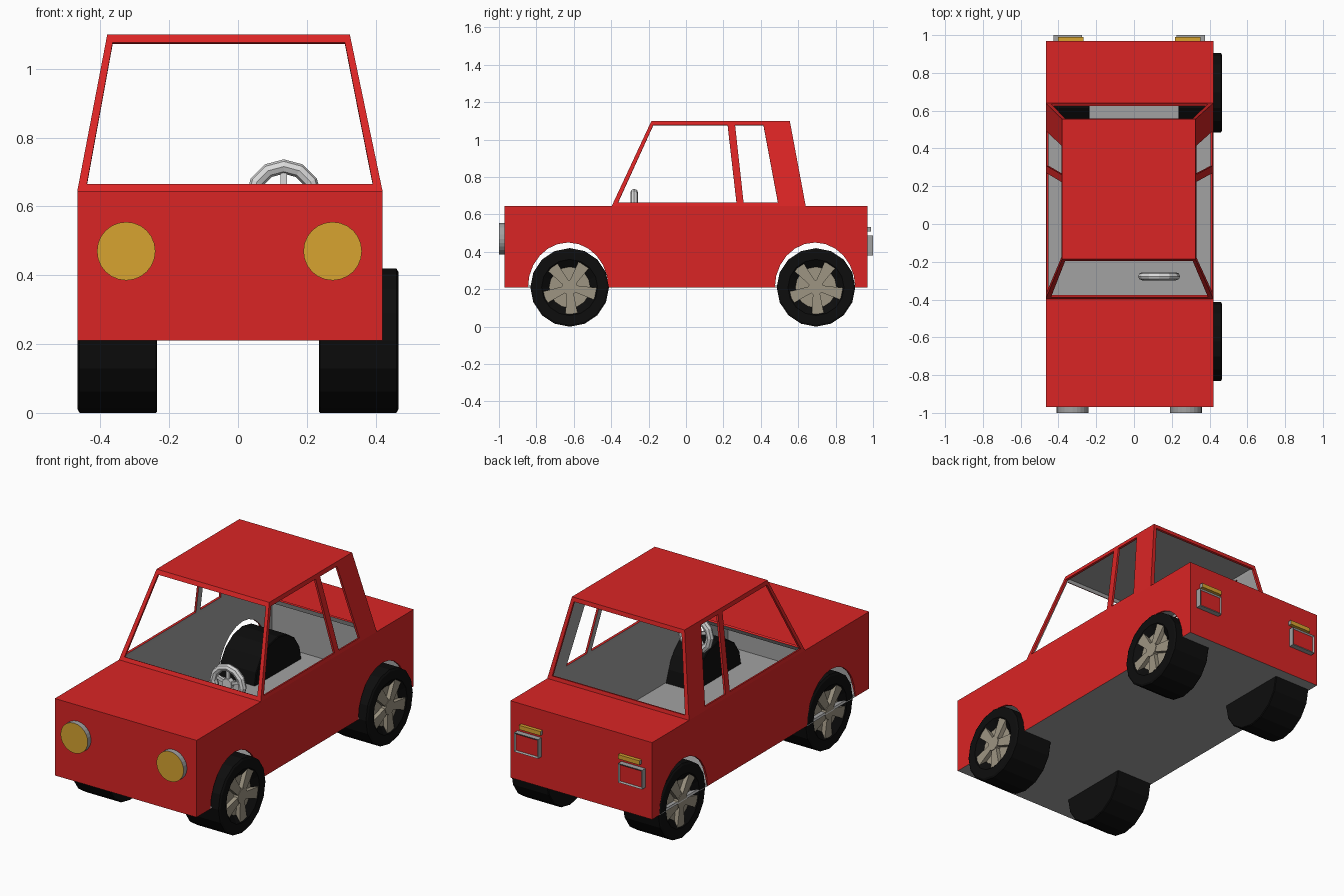
import bpy, bmesh, math
from mathutils import Matrix, Vector

if "Cube" in bpy.data.objects:
    bpy.data.objects.remove(bpy.data.objects["Cube"])


def material(name, r, g, b):
    m = bpy.data.materials.new(name)
    m.diffuse_color = (r, g, b, 1)
    m.use_nodes = True
    m.node_tree.nodes["Principled BSDF"].inputs["Base Color"].default_value = m.diffuse_color
    return m


RED = material("red paint", 0.70, 0.018, 0.018)
GREY = material("grey interior", 0.36, 0.36, 0.36)
BLACK = material("black rubber", 0.004, 0.004, 0.004)
RIM = material("warm grey rim", 0.34, 0.30, 0.225)
AMBER = material("amber lamp", 0.68, 0.37, 0.03)
PALE = material("pale grey plastic", 0.70, 0.70, 0.70)


def finish(bm, name, mats):
    bmesh.ops.remove_doubles(bm, verts=bm.verts, dist=0.0005)
    bmesh.ops.recalc_face_normals(bm, faces=bm.faces)
    me = bpy.data.meshes.new(name)
    bm.to_mesh(me)
    bm.free()
    for m in mats:
        me.materials.append(m)
    ob = bpy.data.objects.new(name, me)
    bpy.context.collection.objects.link(ob)
    return ob


def face(bm, pts, mat=0):
    f = bm.faces.new([bm.verts.new(p) for p in pts])
    f.material_index = mat
    return f


def lerp(a, b, t):
    return a + (b - a) * t


def box(bm, lo, hi):
    size = [h - l for l, h in zip(lo, hi)]
    mid = [(h + l) / 2 for l, h in zip(lo, hi)]
    mat = Matrix.Translation(mid) @ Matrix.Diagonal((*size, 1))
    return bmesh.ops.create_cube(bm, size=1, matrix=mat)["verts"]


# ---- body shell: hollow lower box plus tapered cabin
XL, XR, YF, YB = -0.467, 0.42, -0.97, 0.97
Z0, BELT, ROOF = 0.21, 0.645, 1.10
ROWS = [BELT, 0.665, 1.077, ROOF]
SIDE_B = [-0.397, -0.372, 0.272, 0.31, 0.495, 0.64]   # pillar lines at the belt
SIDE_T = [-0.185, -0.165, 0.22, 0.26, 0.41, 0.555]    # pillar lines at the roof
END_B = [XL, -0.443, 0.396, XR]
END_T = [-0.38, -0.36, 0.306, 0.325]


def grid_panel(bm, low, high, place, open_cols):
    for j in range(3):
        t0, t1 = [(ROWS[k] - BELT) / (ROOF - BELT) for k in (j, j + 1)]
        for i in range(len(low) - 1):
            if j == 1 and i in open_cols:
                continue
            face(bm, [place(lerp(low[c], high[c], t), t)
                      for c, t in ((i, t0), (i + 1, t0), (i + 1, t1), (i, t1))])


bm = bmesh.new()
# cabin sides with two windows, windscreen and rear frames
for b, t in ((XL, END_T[0]), (XR, END_T[-1])):
    grid_panel(bm, SIDE_B, SIDE_T,
               lambda y, s, b=b, t=t: (lerp(b, t, s), y, lerp(BELT, ROOF, s)), (1, 3))
for b, t in ((SIDE_B[0], SIDE_T[0]), (SIDE_B[-1], SIDE_T[-1])):
    grid_panel(bm, END_B, END_T,
               lambda x, s, b=b, t=t: (x, lerp(b, t, s), lerp(BELT, ROOF, s)), (1,))
# roof
roof_loop = ([(x, SIDE_T[0], ROOF) for x in END_T]
             + [(END_T[-1], y, ROOF) for y in SIDE_T[1:]]
             + [(x, SIDE_T[-1], ROOF) for x in END_T[-2::-1]]
             + [(END_T[0], y, ROOF) for y in SIDE_T[-2:0:-1]])
face(bm, roof_loop)
# bonnet and boot lid
for y0, y1 in ((YF, SIDE_B[0]), (YB, SIDE_B[-1])):
    face(bm, [(XL, y0, BELT), (XR, y0, BELT)] + [(x, y1, BELT) for x in END_B[::-1]])
# nose and tail
for y in (YF, YB):
    face(bm, [(XL, y, Z0), (XR, y, Z0), (XR, y, BELT), (XL, y, BELT)])
# lower sides with wheel arches
ARCHES, AR, AH, SEG = (-0.63, 0.69), 0.215, 0.24, 12
bottom = [(YF, Z0)]
for c in ARCHES:
    bottom += [(c - AR * math.cos(math.pi * k / SEG), Z0 + AH * math.sin(math.pi * k / SEG))
               for k in range(SEG + 1)]
bottom.append((YB, Z0))
outline = bottom + [(YB, BELT)] + [(y, BELT) for y in SIDE_B[::-1]] + [(YF, BELT)]
for x in (XL, XR):
    face(bm, [(x, y, z) for y, z in outline])
# floor
ys = [YF] + [c + d for c in ARCHES for d in (-AR, AR)] + [YB]
face(bm, [(XL, y, Z0) for y in ys] + [(XR, y, Z0) for y in ys[::-1]], 1)
body = finish(bm, "body_shell", [RED, GREY])
roof = max(body.data.polygons, key=lambda p: p.center.z)
if roof.normal.z < 0:
    body.data.flip_normals()
sol = body.modifiers.new("thickness", "SOLIDIFY")
sol.thickness = 0.012
sol.offset = -1
sol.material_offset = 1
sol.material_offset_rim = 0

# ---- wheels: turned tyre with dished face, five-spoke rim
PROFILE = [(0.235, 0.206), (0.239, 0.21), (0.46, 0.21), (0.466, 0.20),
           (0.466, 0.15), (0.438, 0.11)]
N = 16


def wheel(name, s, cy):
    c = Vector((0, cy, 0.21))
    bm = bmesh.new()
    rings = [[bm.verts.new(c + Vector((s * x, r * math.cos(2 * math.pi * k / N),
                                       r * math.sin(2 * math.pi * k / N))))
              for k in range(N)] for x, r in PROFILE]
    for a, b in zip(rings, rings[1:]):
        for k in range(N):
            bm.faces.new((a[k], a[k - 1], b[k - 1], b[k]))
    bm.faces.new(rings[0])
    bm.faces.new(rings[-1]).material_index = 1
    finish(bm, name + "_tyre", [BLACK, RIM])

    bm = bmesh.new()
    for k in range(5):
        a = math.radians(-14 + 72 * k)
        u = Vector((0, math.cos(a), math.sin(a)))
        v = Vector((0, -math.sin(a), math.cos(a)))
        verts = box(bm, (0.43, 0.02, -1), (0.462, 0.143, 1))
        for p in verts:
            x, r, w = p.co
            half = 0.033 if r > 0.1 else 0.017
            p.co = c + Vector((s * x, 0, 0)) + u * r + v * (w * half)
    bmesh.ops.create_cone(bm, cap_ends=True, segments=10, radius1=0.042, radius2=0.042,
                          depth=0.034, matrix=Matrix.Translation(c + Vector((s * 0.448, 0, 0)))
                          @ Matrix.Rotation(math.pi / 2, 4, "Y"))
    finish(bm, name + "_rim", [RIM])


for s, side in ((-1, "left"), (1, "right")):
    wheel("front_" + side + "_wheel", s, -0.622)
    wheel("rear_" + side + "_wheel", s, 0.695)

# ---- lamps, mirrored about the body centre line
CX = -0.025
for s, side in ((-1, "left"), (1, "right")):
    # round headlamp with amber lens
    bm = bmesh.new()
    bmesh.ops.create_cone(bm, cap_ends=True, segments=24, radius1=0.085, radius2=0.085,
                          depth=0.04, matrix=Matrix.Translation((CX + s * 0.30, -0.98, 0.47))
                          @ Matrix.Rotation(math.pi / 2, 4, "X"))
    bm.normal_update()
    for f in bm.faces:
        f.material_index = 1 if f.normal.y < -0.9 else 0
    finish(bm, side + "_headlamp", [GREY, AMBER])

    # square tail lamp: grey frame, red inset
    bm = bmesh.new()
    x = CX + s * 0.325
    box(bm, (x - 0.075, 0.965, 0.38), (x + 0.075, 1.0, 0.488))
    bm.normal_update()
    back = [f for f in bm.faces if f.normal.y > 0.9]
    bmesh.ops.inset_region(bm, faces=back, thickness=0.012, depth=-0.006)
    back[0].material_index = 1
    finish(bm, side + "_tail_lamp", [GREY, RED])

    # amber indicator bar
    bm = bmesh.new()
    x = CX + s * 0.31
    box(bm, (x - 0.067, 0.965, 0.508), (x + 0.067, 0.99, 0.532))
    bm.normal_update()
    for f in bm.faces:
        f.material_index = 1 if abs(f.normal.x) > 0.9 else 0
    finish(bm, side + "_indicator", [AMBER, GREY])

# ---- steering wheel
SW = Vector((0.133, -0.277, 0.626))
bpy.ops.mesh.primitive_torus_add(location=SW, rotation=(math.pi / 2, 0, 0),
                                 major_segments=12, minor_segments=8,
                                 major_radius=0.09, minor_radius=0.021)
ring = bpy.context.object
ring.name = "steering_wheel_ring"
ring.data.materials.append(PALE)
bm = bmesh.new()
for k in range(5):
    verts = box(bm, (-0.009, -0.008, 0.0), (0.009, 0.008, 0.085))
    bmesh.ops.transform(bm, verts=verts, matrix=Matrix.Translation(SW)
                        @ Matrix.Rotation(2 * math.pi * k / 5, 4, "Y"))
bmesh.ops.create_cone(bm, cap_ends=True, segments=12, radius1=0.03, radius2=0.03, depth=0.03,
                      matrix=Matrix.Translation(SW) @ Matrix.Rotation(math.pi / 2, 4, "X"))
finish(bm, "steering_wheel_spokes", [PALE])
